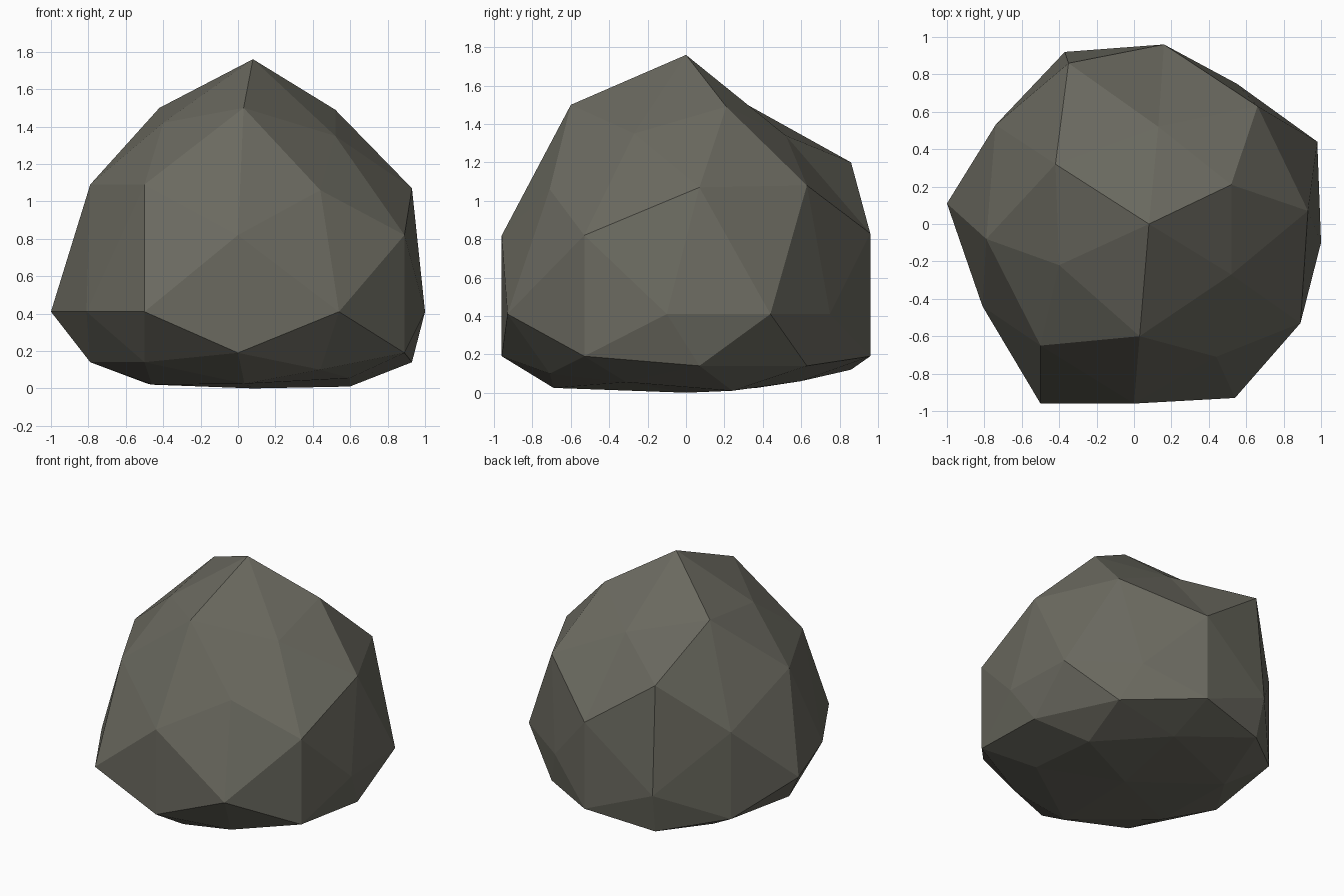
import bpy, bmesh
from math import radians, hypot
from mathutils import Matrix, Vector

if "Cube" in bpy.data.objects:
    bpy.data.objects.remove(bpy.data.objects["Cube"])

MID, RISE = 0.41, 1.35          # widest height of the boulder, height of its dome

# Knocked corners: x, y, height on the dome, height on the flattened underside
KNOCKS = [
    (0.08, 0.00, 1.76, 0.00),                                   # peak
    (0.03, -0.60, 1.50, 0.025), (-0.42, 0.32, 1.50, 0.025),     # crown ring
    (0.52, -0.27, 1.35, 0.055), (0.13, 0.52, 1.34, 0.06),
    (0.52, 0.21, 1.49, 0.01), (-0.40, -0.22, 1.42, 0.02),
    (-0.50, -0.65, 1.09, 0.14), (-0.79, -0.08, 1.09, 0.14),     # shoulders
    (0.93, 0.07, 1.07, 0.14), (0.66, 0.63, 1.08, 0.14),
    (0.44, -0.71, 1.06, 0.10), (-0.35, 0.86, 1.20, 0.12),
    (0.00, -0.96, 0.82, 0.19), (0.89, -0.53, 0.82, 0.19),       # sides
    (0.16, 0.96, 0.83, 0.19), (-0.74, 0.53, 0.83, 0.19),
]
GIRTH = [(-1.0, 0.11), (-0.81, -0.44), (-0.50, -0.96), (0.54, -0.93),
         (1.0, -0.10), (0.98, 0.44), (0.55, 0.75), (-0.37, 0.92)]

# Icosphere turned so an edge midpoint is the peak
bm = bmesh.new()
bmesh.ops.create_icosphere(bm, subdivisions=2, radius=1)
bm.transform(Matrix.Rotation(radians(26), 4, 'Z') @ Matrix.Rotation(radians(-31.717), 4, 'Y'))
free = set(bm.verts)
moves = []


def knock(guide, target):
    """Claim the sphere corner nearest to guide and send it to target."""
    v = min(free, key=lambda c: (c.co - Vector(guide)).length)
    free.remove(v)
    moves.append((v, target))


for x, y, z, low in KNOCKS:
    h = (z - MID) / RISE
    knock((x, y, h), (x, y, z))
    if h > 0.01:
        s = 1.15 if 0.1 < hypot(x, y) < 0.7 else 1.0   # underside is broader
        knock((x, y, -h), (x * s, y * s, low))
for x, y in GIRTH:
    knock((x, y, 0), (x, y, MID))
for v, target in moves:
    v.co = target
bmesh.ops.recalc_face_normals(bm, faces=bm.faces)

# Flat-shaded boulder in one stone colour
mesh = bpy.data.meshes.new("boulder")
bm.to_mesh(mesh)
bm.free()
stone = bpy.data.materials.new("grey stone")
stone.diffuse_color = (0.147, 0.144, 0.117, 1)
stone.use_nodes = True
stone.node_tree.nodes["Principled BSDF"].inputs["Base Color"].default_value = stone.diffuse_color
mesh.materials.append(stone)
boulder = bpy.data.objects.new("boulder", mesh)
bpy.context.collection.objects.link(boulder)
